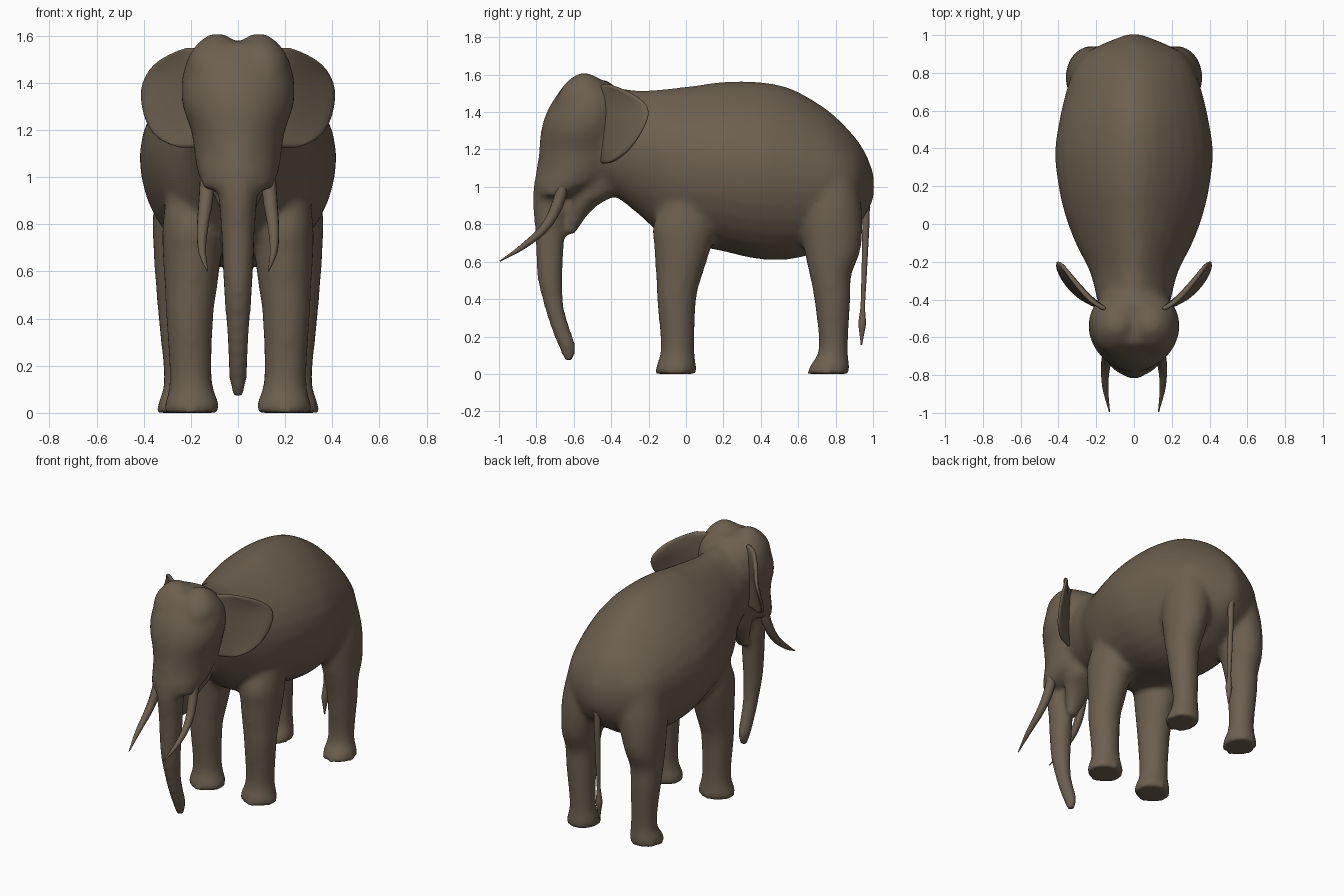
import bpy, bmesh, math
from mathutils import Vector

cube = bpy.data.objects.get("Cube")
if cube:
    bpy.data.objects.remove(cube)

SIDES = (1, -1)
SEGMENTS = 32
STEPS = 4

hide = bpy.data.materials.new("grey_brown_hide")
hide.use_nodes = True
COLOUR = (0.15, 0.115, 0.078, 1)
hide.diffuse_color = COLOUR
shader = next(n for n in hide.node_tree.nodes if n.type == 'BSDF_PRINCIPLED')
shader.inputs["Base Color"].default_value = COLOUR
shader.inputs["Roughness"].default_value = 0.8


def add_object(name, data):
    obj = bpy.data.objects.new(name, data)
    bpy.context.collection.objects.link(obj)
    data.materials.append(hide)
    return obj


def finish_mesh(name, bm):
    bmesh.ops.recalc_face_normals(bm, faces=bm.faces)
    for face in bm.faces:
        face.smooth = True
    mesh = bpy.data.meshes.new(name)
    bm.to_mesh(mesh)
    bm.free()
    return add_object(name, mesh)


def smooth_rows(rows):
    """Fill in rows between the given ones along a Catmull-Rom spline."""
    padded = [rows[0]] + rows + [rows[-1]]
    result = []
    for a, b, c, d in zip(padded, padded[1:], padded[2:], padded[3:]):
        for step in range(STEPS):
            t = step / STEPS
            result.append([
                q + t / 2 * (r - p + t * (2 * p - 5 * q + 4 * r - s + t * (3 * (q - r) + s - p)))
                for p, q, r, s in zip(a, b, c, d)])
    return result + [rows[-1]]


def loft(bm, axis, rows, side=1, ridge=0):
    """Closed tube of rings; row = position, low, high, x_min, x_max.
    Ridge narrows the upper half of each ring."""
    rings = []
    for pos, low, high, x_min, x_max in smooth_rows(rows):
        ring = []
        for i in range(SEGMENTS):
            a = math.tau * i / SEGMENTS
            taper = 1 - ridge * max(0, math.sin(a)) ** 2
            x = side * ((x_min + x_max) / 2 + (x_max - x_min) / 2 * math.cos(a) * taper)
            other = (low + high) / 2 + (high - low) / 2 * math.sin(a)
            ring.append(bm.verts.new((x, pos, other) if axis == 'Y' else (x, other, pos)))
        rings.append(ring)
    for ring, following in zip(rings, rings[1:]):
        for i in range(SEGMENTS):
            j = (i + 1) % SEGMENTS
            bm.faces.new((ring[i], ring[j], following[j], following[i]))
    bm.faces.new(rings[0])
    bm.faces.new(rings[-1])


def centred(rows):
    return [(pos, low, high, -half, half) for pos, low, high, half in rows]


def tapered_curve(name, points, side=1):
    """Round curve through points given as x, y, z, radius."""
    curve = bpy.data.curves.new(name, 'CURVE')
    curve.dimensions = '3D'
    curve.bevel_depth = 1
    curve.bevel_resolution = 3
    curve.resolution_u = 5
    curve.use_fill_caps = True
    spline = curve.splines.new('BEZIER')
    spline.bezier_points.add(len(points) - 1)
    for knot, (x, y, z, radius) in zip(spline.bezier_points, points):
        knot.co = (side * x, y, z)
        knot.radius = radius
        knot.handle_left_type = knot.handle_right_type = 'AUTO'
    return add_object(name, curve)


skin = bmesh.new()

# Torso and neck, from front to rump, narrowing towards the spine
loft(skin, 'Y', centred([
    (-.5, 1.0, 1.5, .17), (-.38, .95, 1.53, .2), (-.25, .85, 1.515, .235),
    (-.1, .72, 1.525, .31), (.05, .685, 1.542, .365), (.2, .655, 1.562, .4),
    (.38, .615, 1.562, .418), (.55, .612, 1.53, .395), (.7, .65, 1.45, .36),
    (.8, .71, 1.375, .325), (.9, .78, 1.27, .26), (.96, .85, 1.18, .15),
    (1.005, .94, 1.07, .03)]), ridge=.3)

# Head
loft(skin, 'Z', centred([
    (.95, -.8, -.62, .145), (1.02, -.81, -.44, .172), (1.1, -.79, -.38, .185),
    (1.2, -.785, -.35, .2), (1.3, -.775, -.33, .235), (1.4, -.745, -.32, .24),
    (1.5, -.685, -.35, .215), (1.57, -.63, -.42, .15)]))

# Lower jaw
loft(skin, 'Z', centred([
    (.745, -.635, -.595, .035), (.83, -.635, -.54, .065),
    (.9, -.63, -.475, .095), (.96, -.62, -.38, .12), (1.04, -.62, -.36, .13)]))

# Trunk
loft(skin, 'Z', centred([
    (1.15, -.79, -.6, .12), (.95, -.82, -.64, .087), (.8, -.81, -.645, .074),
    (.65, -.803, -.653, .068), (.5, -.793, -.66, .059), (.36, -.758, -.652, .05),
    (.25, -.725, -.622, .043), (.15, -.685, -.588, .038), (.07, -.65, -.6, .026)]))

FRONT_LEG = [
    (0, -.165, .055, .08, .315), (.04, -.16, .055, .08, .31),
    (.14, -.135, .045, .11, .29), (.4, -.155, .055, .105, .305),
    (.52, -.16, .085, .09, .31), (.68, -.17, .135, .07, .32),
    (.82, -.17, .16, .07, .318), (1.1, -.03, .14, .1, .28)]
HIND_LEG = [
    (0, .645, .875, .135, .345), (.04, .66, .875, .135, .34),
    (.14, .71, .865, .15, .315), (.4, .685, .88, .15, .338),
    (.53, .66, .885, .14, .348), (.67, .63, .935, .115, .358),
    (.88, .6, .94, .06, .358), (1.12, .62, .9, .06, .31)]
CROWN = [
    (1.42, -.7, -.4, -.01, .22), (1.5, -.68, -.41, -.01, .215),
    (1.56, -.64, -.44, -.005, .18), (1.595, -.595, -.49, .035, .14),
    (1.61, -.565, -.525, .065, .115)]
for side in SIDES:
    loft(skin, 'Z', FRONT_LEG, side)
    loft(skin, 'Z', HIND_LEG, side)
    loft(skin, 'Z', CROWN, side)

# Fuse the lofts into one soft skin
body = finish_mesh("body", skin)
fuse = body.modifiers.new("fuse", 'REMESH')
fuse.mode = 'VOXEL'
fuse.voxel_size = 0.018
fuse.use_smooth_shade = True
soften = body.modifiers.new("soften", 'SMOOTH')
soften.factor = 0.5
soften.iterations = 10

# Ears: swept-back flaps between the head and an outer rim
RIM = [(.25, -.415, 1.125), (.34, -.35, 1.155), (.39, -.28, 1.22), (.412, -.23, 1.3),
       (.417, -.195, 1.37), (.395, -.195, 1.43), (.36, -.25, 1.48), (.3, -.33, 1.52),
       (.22, -.42, 1.55)]
COLUMNS = 6
for side, label in zip(SIDES, ("left", "right")):
    bm = bmesh.new()
    grid = []
    for x, y, z in RIM:
        root = Vector((.15, -.45, z))
        row = []
        for c in range(COLUMNS + 1):
            u = c / COLUMNS
            p = root.lerp(Vector((x, y, z)), u)
            p.y = root.y + (y - root.y) * u ** 1.3
            row.append(bm.verts.new((side * p.x, p.y, p.z)))
        grid.append(row)
    for lower, upper in zip(grid, grid[1:]):
        for c in range(COLUMNS):
            bm.faces.new((lower[c], lower[c + 1], upper[c + 1], upper[c]))
    ear = finish_mesh(label + "_ear", bm)
    thick = ear.modifiers.new("thickness", 'SOLIDIFY')
    thick.thickness = 0.024
    thick.offset = 0
    ear.modifiers.new("round", 'SUBSURF').levels = 1

    # Tusk curving forward and down
    tapered_curve(label + "_tusk", [
        (.13, -.66, 1.0, .032), (.137, -.69, .9, .031), (.15, -.75, .79, .025),
        (.152, -.86, .69, .017), (.13, -.995, .602, .003)], side)

# Tail with a small tuft
tapered_curve("tail", [
    (0, .955, 1.08, .03), (0, .962, .9, .022), (0, .955, .6, .016),
    (0, .945, .36, .012), (0, .942, .27, .022), (0, .938, .155, .004)])
